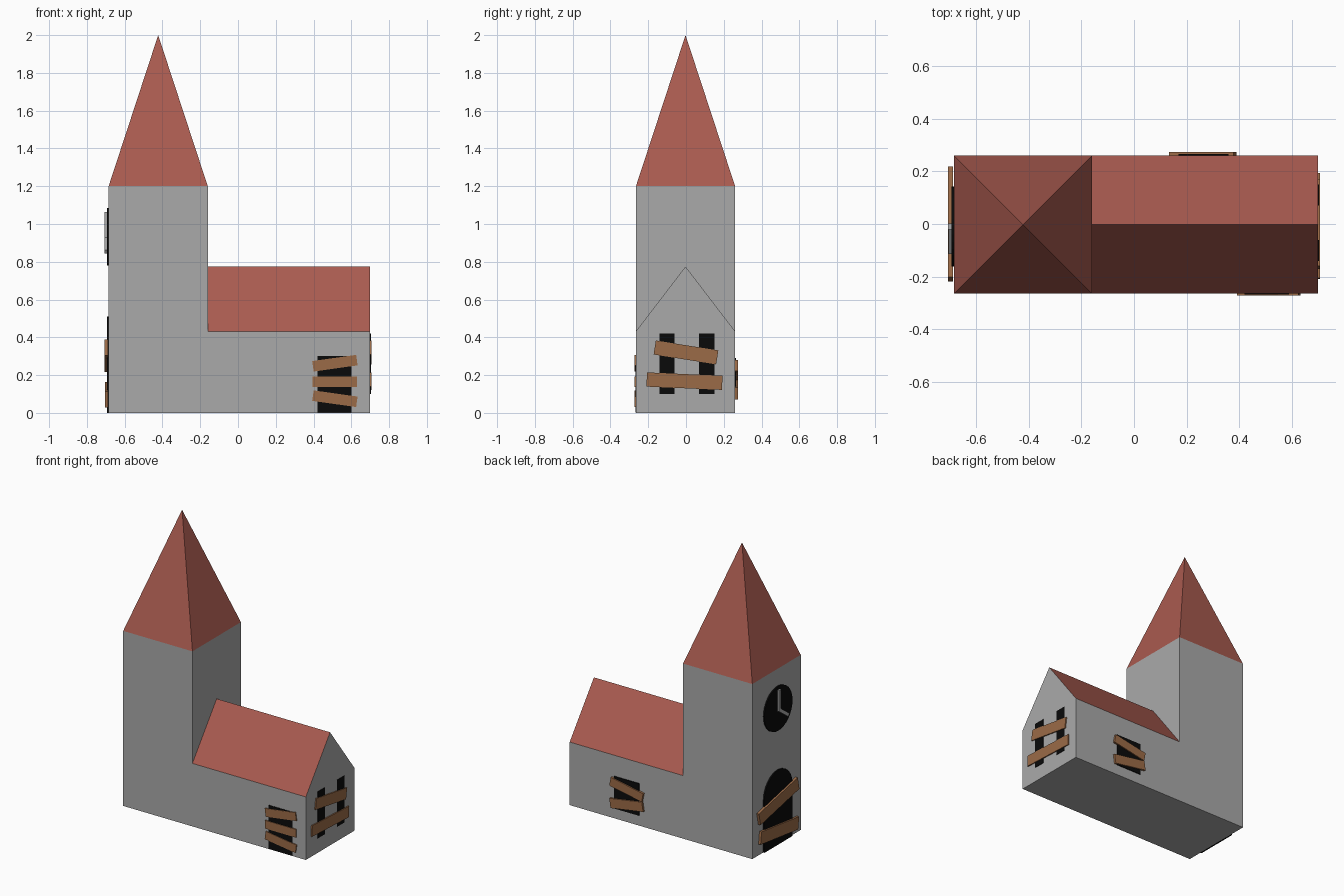
import bpy, math
from mathutils import Matrix, Vector

if "Cube" in bpy.data.objects:
    bpy.data.objects.remove(bpy.data.objects["Cube"])

X0, X1, X2 = -0.685, -0.16, 0.70      # tower left, tower/nave joint, nave end
Y0, Y1 = -0.265, 0.26                 # front and back walls
YM = (Y0 + Y1) / 2


def mat(name, r, g, b):
    m = bpy.data.materials.new(name)
    m.diffuse_color = (r, g, b, 1)
    m.use_nodes = True
    m.node_tree.nodes["Principled BSDF"].inputs["Base Color"].default_value = m.diffuse_color
    return m


STONE = mat("stone grey", 0.40, 0.40, 0.40)
ROOF = mat("roof red", 0.40, 0.105, 0.08)
WOOD = mat("plank brown", 0.33, 0.147, 0.063)
BLACK = mat("opening black", 0.003, 0.003, 0.003)


def make(name, verts, faces, mats, matrix=None, rule=None):
    me = bpy.data.meshes.new(name)
    me.from_pydata(verts, [], faces)
    if matrix:
        me.transform(matrix)
    for m in mats:
        me.materials.append(m)
    me.update()
    if rule:
        for p in me.polygons:
            p.material_index = rule(p)
    ob = bpy.data.objects.new(name, me)
    bpy.context.collection.objects.link(ob)
    return ob


def extrude(name, outline, d0, d1, material, matrix):
    """Extrude a 2D outline (u right, v up) along the local z axis."""
    n = len(outline)
    verts = [(u, v, d) for d in (d0, d1) for u, v in outline]
    faces = [tuple(reversed(range(n))), tuple(range(n, 2 * n))]
    faces += [(i, (i + 1) % n, n + (i + 1) % n, n + i) for i in range(n)]
    return make(name, verts, faces, [material], matrix)


def wall(origin, u):
    """Frame of a wall seen from outside: u right, z up, normal outwards."""
    u, v = Vector(u), Vector((0, 0, 1))
    m = Matrix((u, v, u.cross(v))).transposed().to_4x4()
    m.translation = origin
    return m


FRONT = wall((0, Y0, 0), (1, 0, 0))
RIGHT = wall((X2, 0, 0), (0, 1, 0))
BACK = wall((0, Y1, 0), (-1, 0, 0))
LEFT = wall((X0, 0, 0), (0, -1, 0))


def plate(name, frame, u, v, w, h, tilt, d0, d1, material):
    place = frame @ Matrix.Translation((u, v, 0)) @ Matrix.Rotation(math.radians(tilt), 4, 'Z')
    box = [(-w / 2, -h / 2), (w / 2, -h / 2), (w / 2, h / 2), (-w / 2, h / 2)]
    return extrude(name, box, d0, d1, material, place)


# Tower walls with pyramid spire
ring = [(X0, Y0), (X1, Y0), (X1, Y1), (X0, Y1)]
verts = [(x, y, z) for z in (0, 1.2) for x, y in ring] + [((X0 + X1) / 2, YM, 2.0)]
faces = [(3, 2, 1, 0)]
faces += [(i, (i + 1) % 4, 4 + (i + 1) % 4, 4 + i) for i in range(4)]
faces += [(4 + i, 4 + (i + 1) % 4, 8) for i in range(4)]
make("tower", verts, faces, [STONE, ROOF], rule=lambda p: int(p.normal.z > 0.1))

# Nave: gabled profile, open where it meets the tower
gable = [(Y0, 0), (Y1, 0), (Y1, 0.432), (YM, 0.775), (Y0, 0.432)]
verts = [(x, y, z) for x in (X1, X2) for y, z in gable]
faces = [(5, 6, 7, 8, 9)] + [(i, (i + 1) % 5, 5 + (i + 1) % 5, 5 + i) for i in range(5)]
faces = [faces[0]] + [tuple(reversed(f)) for f in faces[1:]]
nave = make("nave", verts, faces, [STONE, ROOF])
for p in nave.data.polygons:
    if p.normal.z < -0.5 and p.center.z > 0.1:
        p.flip()
nave.data.update()
import bmesh
bm = bmesh.new()
bm.from_mesh(nave.data)
bmesh.ops.recalc_face_normals(bm, faces=bm.faces)
for f in bm.faces:
    f.material_index = int(f.normal.z > 0.1)
bm.to_mesh(nave.data)
bm.free()

# Side door on the front wall, boarded up
plate("side_door", FRONT, 0.51, 0.152, 0.18, 0.30, 0, -0.002, 0.003, BLACK)
for i, (v, t) in enumerate([(0.263, 8), (0.165, 0), (0.075, -8)]):
    plate(f"side_door_plank_{i + 1}", FRONT, 0.513, v, 0.235, 0.056, t, 0, 0.007, WOOD)

# Twin windows on the gable end
for side, u in (("left", -0.10), ("right", 0.11)):
    plate(f"gable_window_{side}", RIGHT, u, 0.26, 0.08, 0.32, 0, -0.002, 0.003, BLACK)
plate("gable_plank_upper", RIGHT, 0.0, 0.32, 0.335, 0.075, -9, 0, 0.008, WOOD)
plate("gable_plank_lower", RIGHT, -0.008, 0.168, 0.40, 0.075, -2.5, 0, 0.008, WOOD)

# Back window
plate("back_window", BACK, -0.265, 0.18, 0.19, 0.22, 0, -0.002, 0.006, BLACK)
plate("back_plank_upper", BACK, -0.262, 0.228, 0.25, 0.06, -11, 0, 0.014, WOOD)
plate("back_plank_lower", BACK, -0.262, 0.122, 0.25, 0.065, 9, 0, 0.014, WOOD)

# Arched main door in the tower
R, UC = 0.152, 0.01
arch = [(UC - R, 0.0), (UC + R, 0.0)]
arch += [(UC + R * math.cos(a), 0.358 + R * math.sin(a))
         for a in (math.pi * i / 16 for i in range(17))]
extrude("main_door", arch, -0.002, 0.0095, BLACK, LEFT)
plate("main_door_plank_upper", LEFT, 0.0, 0.302, 0.43, 0.085, 12, 0.004, 0.022, WOOD)
plate("main_door_plank_lower", LEFT, 0.01, 0.097, 0.41, 0.085, -7, 0.004, 0.020, WOOD)

# Tower clock: dial and two hands
dial = [(UC + R * math.cos(a), 0.932 + R * math.sin(a))
        for a in (math.tau * i / 32 for i in range(32))]
extrude("clock_dial", dial, -0.002, 0.0095, BLACK, LEFT)
plate("clock_minute_hand", LEFT, UC, 0.99, 0.022, 0.145, 0, 0.009, 0.022, STONE)
plate("clock_hour_hand", LEFT, UC + 0.047, 0.89, 0.125, 0.022, -36, 0.009, 0.021, STONE)
